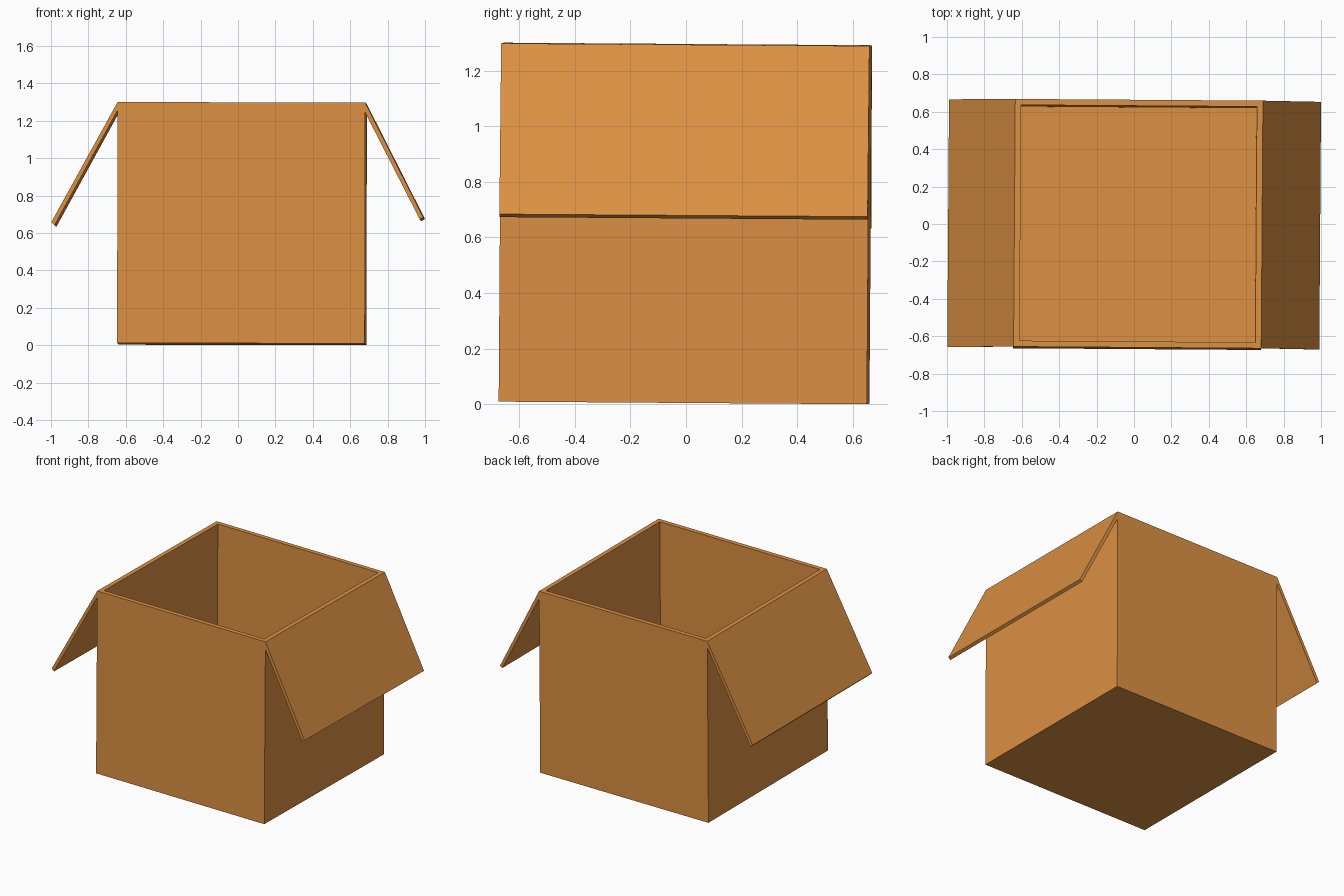
import bpy, bmesh

if "Cube" in bpy.data.objects:
    bpy.data.objects.remove(bpy.data.objects["Cube"])

PIVOT = (0.02, -0.007, 0.0065)
TILT = (-0.007, 0.002, -0.007)     # the box sits very slightly askew
HALF, HEIGHT, WALL = 0.662, 1.288, 0.045

card = bpy.data.materials.new("cardboard")
card.diffuse_color = (0.72, 0.28, 0.056, 1)
card.use_nodes = True
card.node_tree.nodes["Principled BSDF"].inputs["Base Color"].default_value = card.diffuse_color


def finish(bm, name):
    bmesh.ops.recalc_face_normals(bm, faces=bm.faces[:])
    mesh = bpy.data.meshes.new(name)
    bm.to_mesh(mesh)
    bm.free()
    mesh.materials.append(card)
    obj = bpy.data.objects.new(name, mesh)
    obj.location, obj.rotation_euler = PIVOT, TILT
    bpy.context.collection.objects.link(obj)


def flap(name, profile):
    # side profile (x, z) extruded along the depth of the box
    bm = bmesh.new()
    face = bm.faces.new([bm.verts.new((x, -HALF, z)) for x, z in profile])
    ext = bmesh.ops.extrude_face_region(bm, geom=[face], use_keep_orig=True)
    verts = [g for g in ext["geom"] if isinstance(g, bmesh.types.BMVert)]
    bmesh.ops.translate(bm, verts=verts, vec=(0, 2 * HALF, 0))
    finish(bm, name)


# open box: cube with inset rim and hollowed inside
bm = bmesh.new()
bmesh.ops.create_cube(bm, size=1)
for v in bm.verts:
    v.co = (v.co.x * 2 * HALF, v.co.y * 2 * HALF, (v.co.z + 0.5) * HEIGHT)
bm.normal_update()
top = max(bm.faces, key=lambda f: f.calc_center_median().z)
bmesh.ops.inset_region(bm, faces=[top], thickness=WALL)
ext = bmesh.ops.extrude_discrete_faces(bm, faces=[top])
floor = ext["faces"][0]
bmesh.ops.translate(bm, verts=floor.verts[:], vec=(0, 0, WALL - HEIGHT))
finish(bm, "box_body")

# folded-out side flaps
flap("left_flap", [(-HALF, HEIGHT), (-1.015, 0.645), (-0.998, 0.628), (-HALF, 1.243)])
flap("right_flap", [(HALF, HEIGHT), (0.974, 0.675), (0.955, 0.664), (HALF, 1.235)])
